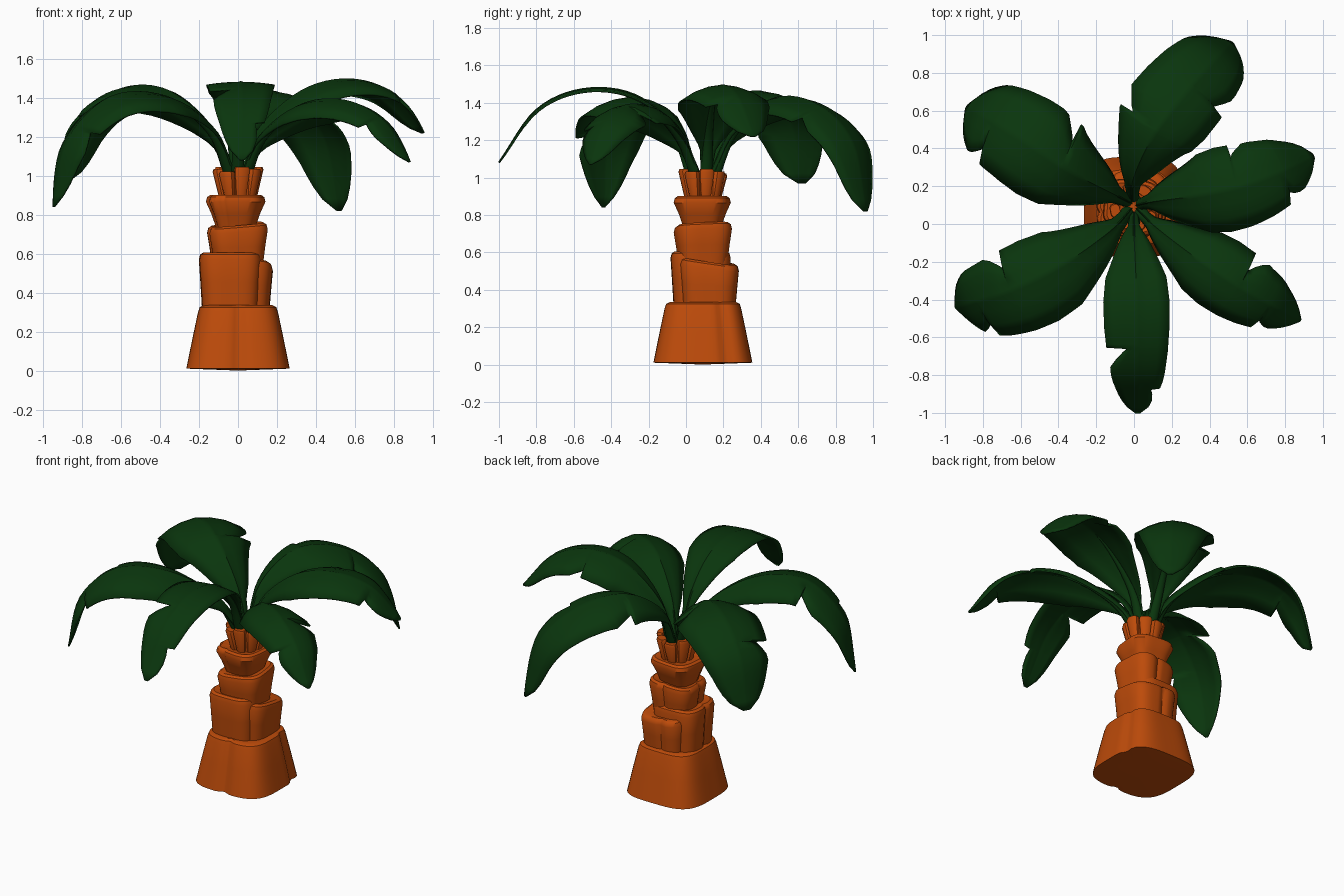
import bpy, bmesh, math
from mathutils import Vector

if "Cube" in bpy.data.objects:
    bpy.data.objects.remove(bpy.data.objects["Cube"])


def material(name, color):
    m = bpy.data.materials.new(name)
    m.use_nodes = True
    m.diffuse_color = color
    m.node_tree.nodes["Principled BSDF"].inputs["Base Color"].default_value = color
    return m


BARK = material("orange bark", (0.51, 0.07, 0.003, 1))
GREEN = material("dark green leaf", (0.003, 0.036, 0.004, 1))
AXIS = Vector((0, 0.09, 0))


def finish(name, bm, mat, angle=40):
    bmesh.ops.recalc_face_normals(bm, faces=bm.faces)
    mesh = bpy.data.meshes.new(name)
    bm.to_mesh(mesh)
    bm.free()
    mesh.materials.append(mat)
    ob = bpy.data.objects.new(name, mesh)
    bpy.context.collection.objects.link(ob)
    bpy.ops.object.select_all(action="DESELECT")
    ob.select_set(True)
    bpy.context.view_layer.objects.active = ob
    bpy.ops.object.shade_smooth_by_angle(angle=math.radians(angle))
    return ob


def bridge(bm, a, b, closed=True):
    for i in range(len(a) if closed else len(a) - 1):
        j = (i + 1) % len(a)
        bm.faces.new((a[i], a[j], b[j], b[i]))


def loft(name, rings, mat, bottom=0.0):
    """Closed skin through rings of points, with fanned end caps."""
    bm = bmesh.new()
    rows = [[bm.verts.new(p) for p in ring] for ring in rings]
    for a, b in zip(rows, rows[1:]):
        bridge(bm, a, b)
    for row, drop in ((rows[0], bottom), (rows[-1], 0)):
        mid = sum((v.co for v in row), Vector()) / len(row)
        hub = bm.verts.new(mid - Vector((0, 0, drop)))
        for i in range(len(row)):
            bm.faces.new((row[i - 1], row[i], hub))
    return finish(name, bm, mat)


def tier(name, low, high, r_low, r_high, center=(0, 0), tilt=(0, 0), turn=0,
         grooves=(), lip=0.035, bottom=0.0):
    """One rounded-square trunk section with vertical grooves and a soft lip."""
    steps = 72
    h = high - low
    profile = [(low, r_low), (low + h * 0.5, r_low * 0.45 + r_high * 0.55),
               (high - lip, r_high), (high - lip * 0.3, r_high * 0.96),
               (high, r_high * 0.86), (high - 0.01, r_high * 0.6)]
    rings = []
    for z, r in profile:
        f = (z - low) / h
        ring = []
        for i in range(steps):
            a = math.tau * i / steps
            c, s = math.cos(a), math.sin(a)
            rad = r / (abs(c) ** 3.6 + abs(s) ** 3.6) ** (1 / 3.6)
            for g in grooves:
                gap = (a - math.radians(g) + math.pi) % math.tau - math.pi
                rad *= 1 - 0.08 * math.exp(-(gap / 0.12) ** 2)
            x, y = rad * math.cos(a + turn), rad * math.sin(a + turn)
            dz = f * (x * tilt[0] + y * tilt[1])
            ring.append(AXIS + Vector((x + center[0], y + center[1], z + dz)))
        rings.append(ring)
    return loft(name, rings, BARK, bottom)


# Trunk: stacked flaring sheaths
tier("trunk_base", 0.01, 0.335, 0.265, 0.205, grooves=(272, 28), bottom=0.01)
tier("trunk_second_front", 0.3, 0.605, 0.143, 0.16, center=(-0.04, -0.012),
     turn=0.03, grooves=(185,))
tier("trunk_second_back", 0.3, 0.555, 0.14, 0.158, center=(0.02, 0.035),
     tilt=(-0.05, -0.15), turn=-0.03, grooves=(100,))
tier("trunk_third", 0.52, 0.75, 0.125, 0.152, tilt=(0.08, 0.05), turn=0.1,
     grooves=(190, 80), center=(-0.003, 0))
tier("trunk_fourth", 0.71, 0.9, 0.09, 0.149, turn=-0.1, grooves=(215, 250),
     center=(-0.012, -0.003))
tier("trunk_core", 0.85, 1.0, 0.07, 0.085, lip=0.02)

# Crown: ring of cut stalk stubs
for k in range(8):
    a = math.tau * k / 8 + 0.2
    out, across = Vector((math.cos(a), math.sin(a), 0)), Vector((-math.sin(a), math.cos(a), 0))
    rings = []
    top = 1.045 - 0.012 * (k % 3)
    for z, r, w in ((0.87, 0.068, 0.024), (top - 0.015, 0.104, 0.039), (top, 0.1, 0.033)):
        ring = []
        for i in range(12):
            b = math.tau * i / 12
            u, v = math.cos(b), math.sin(b)
            sq = (u ** 4 + v ** 4) ** -0.25
            ring.append(AXIS + out * (r + u * sq * 0.025) + across * v * sq * w + Vector((0, 0, z)))
        rings.append(ring)
    loft(f"crown_stub_{k + 1}", rings, BARK)


def spline(points, t):
    """Catmull-Rom position along the points, t from 0 to 1."""
    p = [Vector(q) for q in points]
    p = [p[0] * 2 - p[1]] + p + [p[-1] * 2 - p[-2]]
    n = len(p) - 3
    i = min(int(t * n), n - 1)
    f = t * n - i
    a, b, c, d = p[i:i + 4]
    return 0.5 * (2 * b + (c - a) * f + (2 * a - 5 * b + 4 * c - d) * f ** 2
                  + (3 * b - a - 3 * c + d) * f ** 3)


OUTLINE = [(0, 0.1), (0.14, 0.18), (0.25, 0.5), (0.4, 0.92), (0.5, 1), (0.6, 0.98),
           (0.7, 0.9), (0.82, 0.74), (0.92, 0.46), (0.97, 0.23), (1, 0.03)]
TEAR = 0.09


def half_width(t, notches, tip):
    """Relative width at t; a tip above zero fattens the outer half."""
    for (a, wa), (b, wb) in zip(OUTLINE, OUTLINE[1:]):
        if t <= b:
            w = wa + (wb - wa) * (t - a) / (b - a)
            break
    if t > 0.5:
        w = w ** (1 - tip)
    for start, depth in notches:
        if start < t < start + TEAR:
            w *= 1 - depth * (1 - ((t - start) / TEAR) ** 0.8)
    return w


def leaf(name, rib, right, left, right_cuts, left_cuts, droop=0.45, tip=0.0):
    """Arched blade with torn edges, plus the tapered stalk beneath its rib."""
    heading = Vector(rib[-1]) - Vector(rib[0])
    heading.z = 0
    heading.normalize()

    def frame(t):
        tan = (spline(rib, min(t + 0.01, 1)) - spline(rib, max(t - 0.01, 0))).normalized()
        flat = Vector((tan.x, tan.y, 0)) + heading * 0.3
        side = Vector((flat.y, -flat.x, 0)).normalized()
        return spline(rib, t), side, side.cross(tan).normalized()

    stations = {i / 30 for i in range(31)}
    for start, depth in right_cuts + left_cuts:
        stations |= {start, start + 0.004}
    bm = bmesh.new()
    previous = None
    for t in sorted(stations):
        pos, side, up = frame(t)
        widths = left * half_width(t, left_cuts, tip), right * half_width(t, right_cuts, tip)
        row = []
        for s in (-1, -0.66, -0.33, -0.06, 0, 0.06, 0.33, 0.66, 1):
            w = widths[s > 0]
            sag = droop * (1.2 - 0.7 * t) * w * s * s
            ridge = 0.008 * (1 - t) if s == 0 else 0
            row.append(bm.verts.new(pos + side * w * s + up * (ridge - sag)))
        if previous:
            bridge(bm, previous, row, closed=False)
        previous = row
    blade = finish(name, bm, GREEN, 50)
    solid = blade.modifiers.new("thickness", "SOLIDIFY")
    solid.thickness = 0.01
    solid.offset = 0

    rings = []
    for k in range(13):
        t = k / 12 * 0.5
        pos, side, up = frame(t)
        r = 0.036 * (1 - k / 13)
        rings.append([pos - up * r * 0.6 + (side * math.cos(a) + up * math.sin(a) * 0.8) * r
                      for a in (math.tau * i / 10 for i in range(10))])
    loft(name + "_stalk", rings, GREEN)


# Foliage: six arching leaves
leaf("front_leaf",
     [(0, 0.06, 0.98), (0, -0.06, 1.26), (0.01, -0.28, 1.44), (0.015, -0.55, 1.47),
      (0.02, -0.8, 1.36), (0.02, -1, 1.08)],
     0.175, 0.175, [(0.68, 0.75)], [(0.87, 0.45)], droop=0.1, tip=0.2)
leaf("back_left_leaf",
     [(-0.01, 0.12, 0.98), (0, 0.25, 1.25), (0.11, 0.48, 1.42), (0.29, 0.71, 1.38),
      (0.45, 0.89, 1.18), (0.52, 0.96, 0.82)],
     0.23, 0.25, [(0.62, 0.35)], [(0.41, 0.35)], tip=0.2)
leaf("left_leaf",
     [(0.015, 0.1, 0.98), (0.11, 0.12, 1.23), (0.33, 0.15, 1.43), (0.57, 0.2, 1.49),
      (0.79, 0.28, 1.42), (0.95, 0.36, 1.22)],
     0.22, 0.23, [(0.8, 0.4)], [(0.58, 0.3)], tip=0.2)
leaf("front_left_leaf",
     [(0.015, 0.08, 0.98), (0.12, -0.02, 1.2), (0.33, -0.18, 1.36), (0.55, -0.33, 1.38),
      (0.74, -0.44, 1.28), (0.88, -0.51, 1.07)],
     0.19, 0.2, [(0.78, 0.4)], [(0.6, 0.55)], droop=0.6)
leaf("front_right_leaf",
     [(-0.015, 0.08, 0.98), (-0.13, -0.04, 1.23), (-0.37, -0.21, 1.4), (-0.65, -0.35, 1.4),
      (-0.87, -0.42, 1.18), (-0.945, -0.44, 0.84)],
     0.22, 0.25, [(0.6, 0.5)], [(0.75, 0.4)])
leaf("back_right_leaf",
     [(-0.015, 0.11, 0.98), (-0.13, 0.17, 1.23), (-0.36, 0.29, 1.43), (-0.6, 0.45, 1.44),
      (-0.8, 0.57, 1.28), (-0.885, 0.62, 0.97)],
     0.26, 0.25, [(0.42, 0.45)], [(0.73, 0.4)], tip=0.3)
